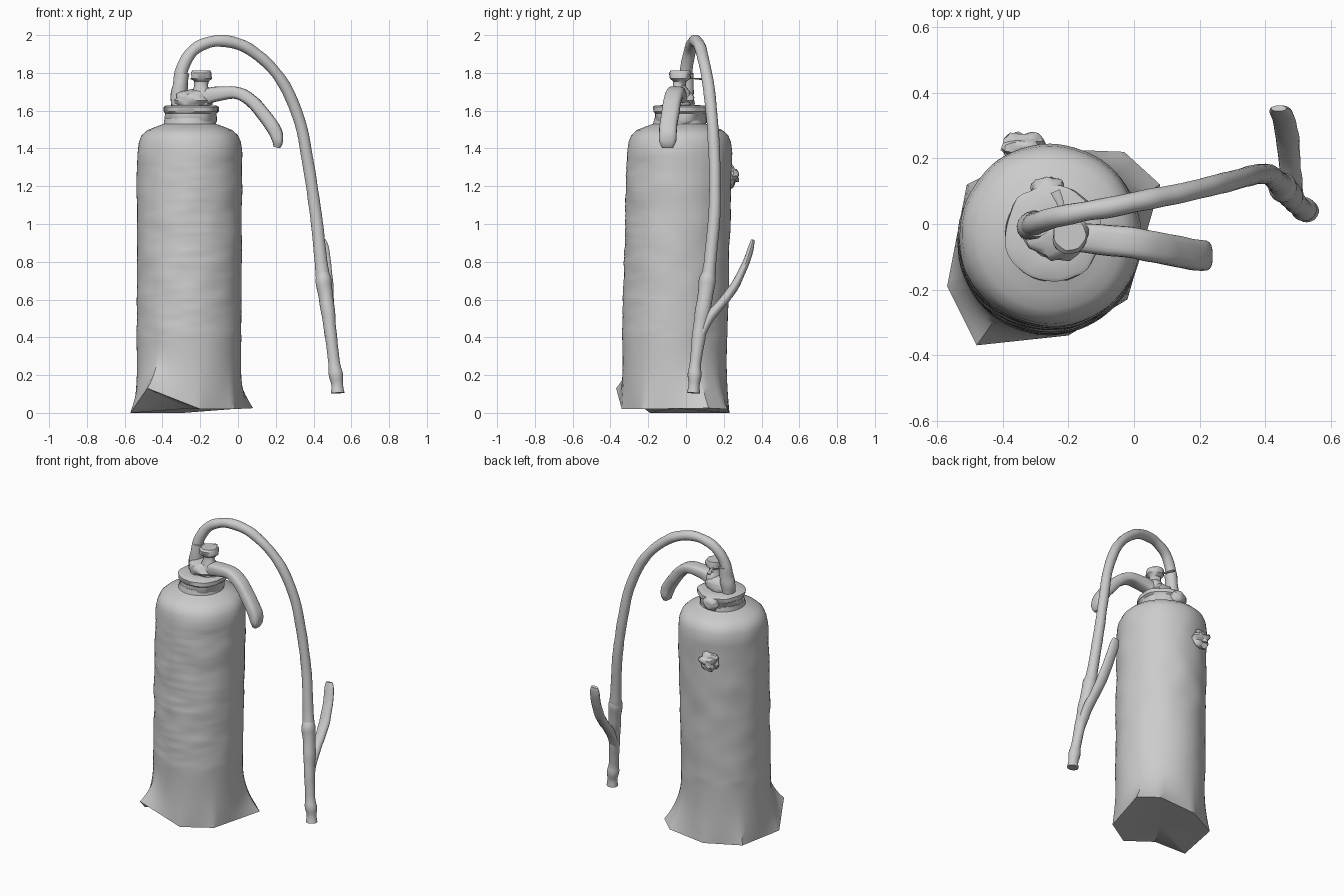
import bpy, bmesh, math
from mathutils import Vector, noise

if "Cube" in bpy.data.objects:
    bpy.data.objects.remove(bpy.data.objects["Cube"])


def finish(name, bm, angle=40):
    bmesh.ops.recalc_face_normals(bm, faces=bm.faces)
    mesh = bpy.data.meshes.new(name)
    bm.to_mesh(mesh)
    bm.free()
    ob = bpy.data.objects.new(name, mesh)
    bpy.context.collection.objects.link(ob)
    bpy.ops.object.select_all(action='DESELECT')
    ob.select_set(True)
    bpy.context.view_layer.objects.active = ob
    bpy.ops.object.shade_smooth_by_angle(angle=math.radians(angle))
    return ob


def loft(name, rings, angle=40):
    """Skin a list of equal-length point rings and close both ends."""
    bm = bmesh.new()
    rows = [[bm.verts.new(p) for p in r] for r in rings]
    n = len(rows[0])
    for a, b in zip(rows, rows[1:]):
        for i in range(n):
            j = (i + 1) % n
            bm.faces.new((a[i], a[j], b[j], b[i]))
    for row in (rows[0], rows[-1]):
        c = bm.verts.new(sum((v.co for v in row), Vector()) / n)
        for i in range(n):
            bm.faces.new((row[i], row[(i + 1) % n], c))
    return finish(name, bm, angle)


def spline(pts, steps):
    """Catmull-Rom through points of any dimension."""
    P = [pts[0]] + list(pts) + [pts[-1]]
    out = []
    for k in range(1, len(P) - 2):
        for s in range(steps):
            t = s / steps
            out.append([0.5 * (2*b + (c-a)*t + (2*a-5*b+4*c-d)*t*t + (3*b-a-3*c+d)*t**3)
                        for a, b, c, d in zip(*P[k-1:k+3])])
    return out + [list(pts[-1])]


def tube(name, pts, ref, power=1.0, n=16, steps=6, rough=0.003):
    """Sweep an ellipse; each point is x, y, z, half-width along ref, half-thickness."""
    path = spline(pts, steps)
    rings = []
    for i, p in enumerate(path):
        c = Vector(p[:3])
        t = (Vector(path[min(i+1, len(path)-1)][:3]) - Vector(path[max(i-1, 0)][:3])).normalized()
        side = Vector(ref)
        side = (side - t * side.dot(t)).normalized()
        up = t.cross(side)
        ring = []
        for k in range(n):
            a = 2 * math.pi * k / n
            ca, sa = math.cos(a), math.sin(a)
            off = side * math.copysign(abs(ca)**power, ca) * p[3] + up * math.copysign(abs(sa)**power, sa) * p[4]
            q = c + off
            ring.append(q + off.normalized() * noise.noise(q * 14) * rough)
        rings.append(ring)
    return loft(name, rings)


def lathe(name, profile, centre, n=40, rough=0.004, freq=12):
    rings = []
    for r, z in profile:
        ring = []
        for k in range(n):
            a = 2 * math.pi * k / n
            d = Vector((math.cos(a), math.sin(a), 0))
            q = Vector((*centre, z)) + d * r
            ring.append(q + d * noise.noise(q * freq) * rough)
        rings.append(ring)
    return loft(name, rings)


def lump(name, loc, scale, rough=0.25):
    bm = bmesh.new()
    bmesh.ops.create_icosphere(bm, subdivisions=3, radius=1)
    for v in bm.verts:
        v.co *= 1 + rough * noise.noise(v.co * 2 + Vector(loc) * 5)
        v.co = Vector(v.co[i] * scale[i] + loc[i] for i in range(3))
    return finish(name, bm)


# Cylinder body with a ragged flared skirt at the floor
N = 72
FOOT = [(-0.48, -0.37, 0.13), (-0.2, -0.34, 0.02), (-0.02, -0.23, 0.02), (0.08, 0.12, 0.025),
        (-0.03, 0.22, 0.02), (-0.29, 0.23, 0.0), (-0.51, 0.12, 0.0), (-0.57, -0.19, 0.0)]
base = Vector((-0.26, -0.06, 0))


def foot_point(a):
    d = Vector((math.cos(a), math.sin(a), 0))
    for i, p in enumerate(FOOT):
        p = Vector(p)
        e = Vector(FOOT[(i + 1) % len(FOOT)]) - p
        w = p - base
        den = d.x * e.y - d.y * e.x
        if abs(den) < 1e-9:
            continue
        r = (w.x * e.y - w.y * e.x) / den
        s = (w.x * d.y - w.y * d.x) / den
        if r > 0 and -1e-6 <= s <= 1 + 1e-6:
            return p + e * s


angles = [2 * math.pi * k / N for k in range(N)]
for p in FOOT:  # snap the nearest column to each skirt corner
    a = math.atan2(p[1] - base.y, p[0] - base.x) % (2 * math.pi)
    angles[round(a / (2 * math.pi) * N) % N] = a
rings = []
foot = [foot_point(a) for a in angles]
for i in range(11):
    t = i / 10
    ring = []
    for a, f in zip(angles, foot):
        c = base + Vector((math.cos(a), math.sin(a), 0)) * (0.278 - 0.004 * math.sin(t * math.pi))
        q = c.lerp(f, (1 - t) ** 2.6)
        q.z = f.z + (0.4 - f.z) * t
        ring.append(q)
    rings.append(ring)
profile = [(0.278, 0.42 + 0.0195 * i) for i in range(50)]
profile += [(0.275, 1.4), (0.27, 1.435), (0.255, 1.47), (0.225, 1.497), (0.18, 1.515), (0.14, 1.53), (0.135, 1.56)]
for r, z in profile:
    k = (z - 0.4) / 1.1
    ring = []
    for a in angles:
        d = Vector((math.cos(a), math.sin(a), 0))
        q = base.lerp(Vector((-0.255, -0.032, 0)), k) + d * r
        q.z = z
        front = max(0, -d.y) if z < 1.4 else 0  # horizontal ridges on the front
        bump = 0.006 * noise.noise(q * 7) + 0.004 * front * noise.noise(Vector((q.x * 6, q.y * 6, z * 45)))
        ring.append(q + d * bump)
    rings.append(ring)
loft("cylinder_body", rings, 35)

# Collar and valve
lathe("neck_collar", [(0.11, 1.5), (0.125, 1.53), (0.137, 1.55), (0.137, 1.585), (0.147, 1.595),
                      (0.147, 1.62), (0.135, 1.627), (0.08, 1.63)], (-0.248, -0.03), rough=0.012, freq=16)
lump("collar_nub", (-0.26, 0.105, 1.58), (0.055, 0.04, 0.045))
lump("valve_body", (-0.235, -0.03, 1.655), (0.105, 0.075, 0.06))
lathe("valve_stem", [(0.055, 1.63), (0.05, 1.7), (0.032, 1.73), (0.035, 1.755), (0.056, 1.77),
                     (0.058, 1.80), (0.05, 1.812)], (-0.195, -0.032), n=24, rough=0.012, freq=25)
tube("hose_fitting", [(-0.312, -0.01, 1.61, .045, .042), (-0.31, -0.005, 1.7, .044, .042),
                      (-0.297, 0, 1.8, .038, .038)], (0, 1, 0), rough=0.008)
tube("safety_pin", [(-0.21, 0.0, 1.775, .012, .006), (-0.22, 0.05, 1.77, .01, .005),
                    (-0.24, 0.10, 1.768, .014, .004)], (1, 0, 0), n=8)

# Squeeze lever
tube("lever_handle", [(-0.2, -0.035, 1.66, .045, .04), (-0.13, -0.045, 1.685, .046, .04),
                      (-0.02, -0.055, 1.695, .047, .033), (0.06, -0.07, 1.662, .048, .034),
                      (0.14, -0.085, 1.575, .047, .036), (0.195, -0.095, 1.495, .046, .036),
                      (0.21, -0.097, 1.44, .045, .029), (0.205, -0.097, 1.405, .03, .018)],
     (0, 1, 0), power=0.65, n=20)

# Arched hose
tube("hose", [(-0.315, -0.01, 1.64, .036, .036), (-0.303, 0, 1.8, .034, .034),
              (-0.25, 0.018, 1.905, .032, .032), (-0.17, 0.035, 1.957, .031, .031),
              (-0.07, 0.052, 1.969, .031, .031), (0.05, 0.075, 1.932, .031, .031),
              (0.17, 0.1, 1.835, .03, .03), (0.26, 0.122, 1.71, .031, .031),
              (0.33, 0.14, 1.53, .031, .031), (0.375, 0.152, 1.3, .031, .031),
              (0.412, 0.15, 1.05, .032, .032), (0.438, 0.13, 0.82, .033, .033),
              (0.45, 0.115, 0.7, .038, .04)], (0, 1, 0), n=18)

# Nozzle with its upward side grip
tube("nozzle", [(0.447, 0.12, 0.74, .034, .034), (0.453, 0.112, 0.70, .045, .044),
                (0.462, 0.105, 0.64, .042, .04), (0.478, 0.085, 0.52, .04, .036),
                (0.495, 0.065, 0.38, .034, .031), (0.51, 0.05, 0.26, .031, .032),
                (0.518, 0.045, 0.2, .037, .038), (0.525, 0.043, 0.15, .031, .032),
                (0.528, 0.04, 0.105, .034, .036)], (0, 1, 0), n=18)
tube("nozzle_grip", [(0.49, 0.075, 0.4, .03, .02), (0.48, 0.13, 0.51, .033, .026),
                     (0.473, 0.205, 0.6, .034, .025), (0.468, 0.262, 0.68, .036, .022),
                     (0.458, 0.315, 0.79, .035, .018), (0.445, 0.345, 0.88, .034, .016),
                     (0.441, 0.353, 0.915, .024, .01)], (1, 0, 0), n=16)

# Wall hook on the back
lump("rear_hook", (-0.34, 0.232, 1.255), (0.068, 0.045, 0.058), 0.5)
